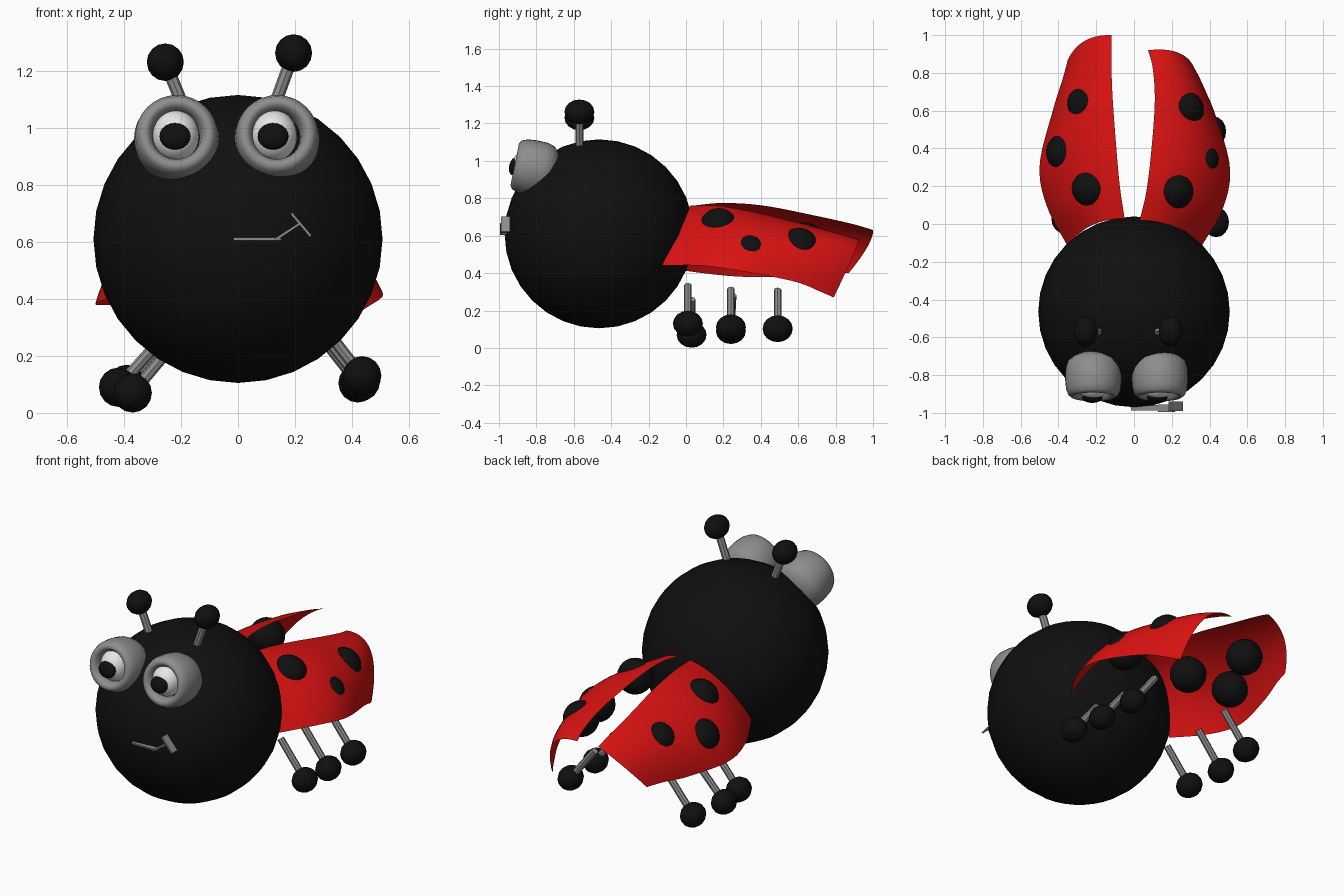
import bpy, bmesh, math
from mathutils import Vector, Matrix

if "Cube" in bpy.data.objects:
    bpy.data.objects.remove(bpy.data.objects["Cube"])


def material(name, rgb):
    m = bpy.data.materials.new(name)
    m.diffuse_color = (*rgb, 1)
    m.use_nodes = True
    m.node_tree.nodes["Principled BSDF"].inputs["Base Color"].default_value = m.diffuse_color
    return m


BLACK = material("black", (0.005, 0.005, 0.005))
RED = material("red", (0.70, 0.006, 0.006))
GREY = material("grey", (0.27, 0.27, 0.27))
WHITE = material("white", (0.8, 0.8, 0.8))


def finish(name, bm, mat, smooth=True):
    me = bpy.data.meshes.new(name)
    bm.to_mesh(me)
    bm.free()
    me.materials.append(mat)
    for p in me.polygons:
        p.use_smooth = smooth
    ob = bpy.data.objects.new(name, me)
    bpy.context.collection.objects.link(ob)
    return ob


def ball(name, center, radii, mat, seg=24, rot=None):
    bm = bmesh.new()
    bmesh.ops.create_uvsphere(bm, u_segments=seg, v_segments=seg // 2, radius=1)
    m = Matrix.Translation(center) @ (rot or Matrix()) @ Matrix.Diagonal((*radii, 1))
    bmesh.ops.transform(bm, matrix=m, verts=bm.verts)
    return finish(name, bm, mat)


def rod(name, a, b, radius, mat):
    a, b = Vector(a), Vector(b)
    bm = bmesh.new()
    bmesh.ops.create_cone(bm, cap_ends=True, segments=8, radius1=radius,
                          radius2=radius, depth=(b - a).length)
    q = (b - a).to_track_quat('Z', 'Y').to_matrix().to_4x4()
    bmesh.ops.transform(bm, matrix=Matrix.Translation((a + b) / 2) @ q, verts=bm.verts)
    return finish(name, bm, mat, False)


def bar(name, x0, z0, x1, z1, y, depth, thick=0.009):
    # flat bar in the xz plane
    bm = bmesh.new()
    bmesh.ops.create_cube(bm, size=1)
    m = (Matrix.Translation(((x0 + x1) / 2, y, (z0 + z1) / 2))
         @ Matrix.Rotation(-math.atan2(z1 - z0, x1 - x0), 4, 'Y')
         @ Matrix.Diagonal((math.hypot(x1 - x0, z1 - z0), depth, thick, 1)))
    bmesh.ops.transform(bm, matrix=m, verts=bm.verts)
    return finish(name, bm, GREY, False)


# Body
ball("body", (0, -0.465, 0.61), (0.507, 0.505, 0.505), BLACK, 32)


# Wings: curved sheets lofted through inner, middle and outer guide points
def wing_point(rows, t, v):
    def section(i):
        a, m, b = (Vector(p) for p in rows[i])
        return a * (1 - v) * (1 - 2 * v) + m * 4 * v * (1 - v) + b * v * (2 * v - 1)
    n = len(rows) - 1
    i = min(int(t * n), n - 1)
    f = t * n - i
    p1, p2 = section(i), section(i + 1)
    p0 = section(i - 1) if i > 0 else 2 * p1 - p2
    p3 = section(i + 2) if i + 2 <= n else 2 * p2 - p1
    return 0.5 * (2 * p1 + (p2 - p0) * f + (2 * p0 - 5 * p1 + 4 * p2 - p3) * f ** 2
                  + (3 * p1 - p0 - 3 * p2 + p3) * f ** 3)


def wing(side, rows, spots):
    nt, nv = 24, 14
    bm = bmesh.new()
    g = [[bm.verts.new(wing_point(rows, i / nt, j / nv)) for j in range(nv + 1)]
         for i in range(nt + 1)]
    for i in range(nt):
        for j in range(nv):
            quad = [g[i][j], g[i][j + 1], g[i + 1][j + 1], g[i + 1][j]]
            bm.faces.new(quad)
    bm.normal_update()
    if sum(f.normal.z for f in bm.faces) < 0:
        bmesh.ops.reverse_faces(bm, faces=bm.faces)
    bm.normal_update()
    # spots are balls sunk under the sheet so that only a cap shows
    placed = []
    for x, y, cap in spots:
        v = min(bm.verts, key=lambda w: (w.co.x - x) ** 2 + (w.co.y - y) ** 2)
        hit = Vector((x, y, v.co.z))
        hit.z -= (v.normal.x * (x - v.co.x) + v.normal.y * (y - v.co.y)) / max(v.normal.z, 0.3)
        r = 0.1
        placed.append((hit - v.normal * math.sqrt(r * r - cap * cap), r))
    finish(side + "_wing", bm, RED)
    for k, (c, r) in enumerate(placed):
        ball(f"{side}_wing_spot_{k + 1}", c, (r, r, r), BLACK)


wing("right", [
    [(.03, .02, .76), (.22, -.02, .66), (.35, -.13, .44)],
    [(.065, .17, .76), (.31, .15, .645), (.47, .08, .44)],
    [(.09, .37, .725), (.345, .36, .63), (.508, .30, .41)],
    [(.11, .64, .66), (.33, .62, .575), (.43, .58, .355)],
    [(.10, .82, .61), (.29, .80, .54), (.37, .72, .30)],
    [(.075, .92, .58), (.25, .90, .51), (.33, .79, .27)],
], [(.24, .17, .085), (.42, .35, .05), (.31, .62, .075)])
wing("left", [
    [(-.05, .03, .76), (-.23, -.01, .66), (-.35, -.12, .43)],
    [(-.075, .20, .775), (-.33, .16, .63), (-.46, .09, .40)],
    [(-.095, .42, .76), (-.36, .38, .62), (-.50, .31, .38)],
    [(-.115, .70, .705), (-.32, .68, .60), (-.43, .60, .38)],
    [(-.12, .90, .66), (-.28, .87, .57), (-.38, .76, .395)],
    [(-.12, 1.0, .63), (-.26, .97, .54), (-.35, .87, .40)],
], [(-.255, .185, .085), (-.415, .385, .08), (-.31, .65, .065)])

# Legs and feet: foot centre, then top of the leg
for side, k, foot, top in [
    ("right", 1, (.435, .01, .13), (.275, .01, .335)),
    ("right", 2, (.43, .24, .11), (.27, .24, .315)),
    ("right", 3, (.42, .49, .105), (.26, .49, .31)),
    ("left", 1, (-.37, .03, .07), (-.21, .03, .26)),
    ("left", 2, (-.42, .24, .09), (-.25, .25, .28)),
    ("left", 3, (-.39, .49, .10), (-.23, .49, .29)),
]:
    rod(f"{side}_leg_{k}", foot, top, 0.02, GREY)
    ball(f"{side}_foot_{k}", foot, (0.068, 0.08, 0.069), BLACK, 16)

# Antennae
for side, tip, base in [("left", (-.255, -.57, 1.23), (-.19, -.57, 1.07)),
                        ("right", (.195, -.57, 1.262), (.125, -.57, 1.07))]:
    rod(side + "_antenna", base, tip, 0.022, GREY)
    ball(side + "_antenna_ball", tip, (0.065, 0.08, 0.066), BLACK, 16)

# Eyes: lathed cup with a rolled rim, white ball and pupil
CUP = [(0, -.12), (.06, -.115), (.106, -.096), (.14, -.07), (.153, -.03), (.155, .03),
       (.15, .08), (.138, .11), (.12, .123), (.102, .115), (.09, .09), (.083, .05)]
for side, x, shift in [("left", -.215, -.004), ("right", .137, -.012)]:
    place = Matrix.Translation((x, -.795, .957)) @ Matrix.Rotation(math.radians(78.5), 4, 'X')
    bm = bmesh.new()
    vs = [bm.verts.new((r * .965, 0, a)) for r, a in CUP]
    es = [bm.edges.new(p) for p in zip(vs, vs[1:])]
    bmesh.ops.spin(bm, geom=vs + es, cent=(0, 0, 0), axis=(0, 0, 1),
                   angle=2 * math.pi, steps=32, use_duplicate=False)
    bmesh.ops.remove_doubles(bm, verts=bm.verts, dist=1e-4)
    bmesh.ops.recalc_face_normals(bm, faces=bm.faces)
    # outer wall must face outwards
    f = max(bm.faces, key=lambda f: f.calc_center_median().xy.length)
    if f.normal.xy.dot(f.calc_center_median().xy) < 0:
        bmesh.ops.reverse_faces(bm, faces=bm.faces)
    # local +z is turned to point forward and slightly up
    bmesh.ops.transform(bm, matrix=place, verts=bm.verts)
    finish(side + "_eye_cup", bm, GREY)
    rot = place.to_3x3().to_4x4()
    ball(side + "_eye_white", place @ Vector((shift, .005, .05)), (.083, .092, .088), WHITE, 24, rot)
    ball(side + "_pupil", place @ Vector((shift - .002, -.012, .125)), (.054, .048, .026),
         BLACK, 20, rot)

# Crooked smile
bar("mouth_line", -.015, .61, .15, .61, -.973, .028)
bar("mouth_corner", .13, .607, .215, .663, -.975, .04)
bar("mouth_dimple", .187, .70, .255, .62, -.965, .05)
